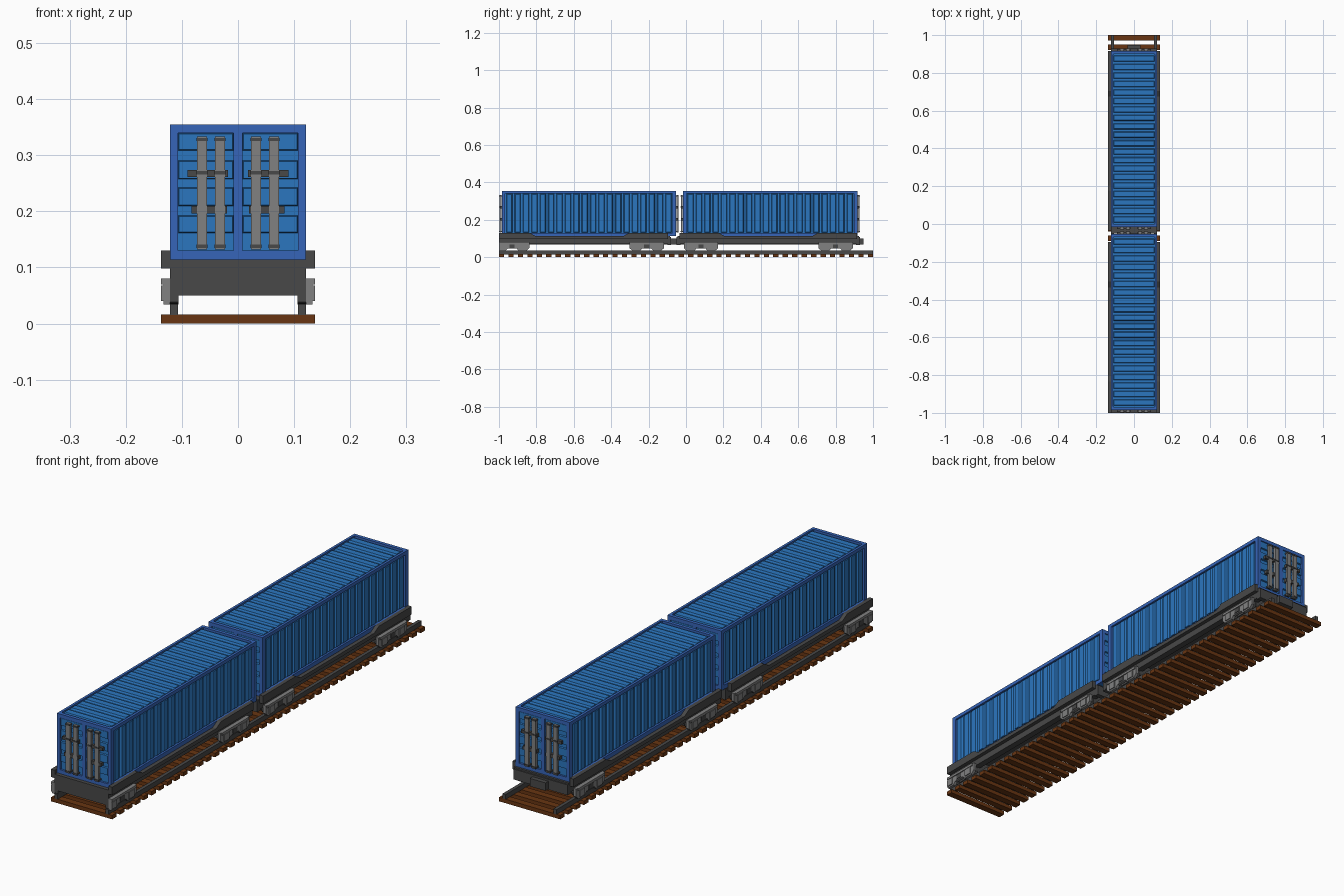
import bpy, bmesh, math
from mathutils import Matrix, Vector

if "Cube" in bpy.data.objects:
    bpy.data.objects.remove(bpy.data.objects["Cube"])


def material(name, rgb):
    m = bpy.data.materials.new(name)
    m.use_nodes = True
    m.diffuse_color = (*rgb, 1)
    m.node_tree.nodes["Principled BSDF"].inputs["Base Color"].default_value = (*rgb, 1)
    return m


FRAME = material("frame blue", (0.037, 0.130, 0.485))
PANEL = material("panel blue", (0.024, 0.180, 0.520))
DARK = material("dark grey", (0.065, 0.065, 0.065))
STEEL = material("steel grey", (0.220, 0.220, 0.220))
WOOD = material("brown wood", (0.140, 0.036, 0.006))
FRONT = -1.0  # everything stops flush at this plane


def box(bm, x0, x1, y0, y1, z0, z1, face=None, taper=0.004):
    """Axis-aligned box; face=(axis, sign) shrinks that side to a bevelled rib."""
    lo, hi = Vector((x0, y0, z0)), Vector((x1, y1, z1))
    mid, size = (lo + hi) / 2, hi - lo
    verts = bmesh.ops.create_cube(bm, size=1)["verts"]
    for v in verts:
        c = v.co.copy()
        v.co = Vector(mid[i] + c[i] * size[i] for i in range(3))
        if face and c[face[0]] * face[1] > 0:
            for i in range(3):
                if i != face[0]:
                    v.co[i] -= math.copysign(taper, c[i])


def prism(bm, x0, x1, outline):
    """Extrude a (y, z) outline along x."""
    f = bm.faces.new([bm.verts.new((x0, y, z)) for y, z in outline])
    ext = bmesh.ops.extrude_face_region(bm, geom=[f])["geom"]
    bmesh.ops.translate(bm, vec=(x1 - x0, 0, 0),
                        verts=[v for v in ext if isinstance(v, bmesh.types.BMVert)])


def cylinder(bm, x0, x1, y, z, r, n=16):
    mat = Matrix.Translation(((x0 + x1) / 2, y, z)) @ Matrix.Rotation(math.pi / 2, 4, 'Y')
    bmesh.ops.create_cone(bm, cap_ends=True, segments=n, radius1=r, radius2=r,
                          depth=abs(x1 - x0), matrix=mat)


def finish(bm, name, mat):
    if min(v.co.y for v in bm.verts) < FRONT:
        bmesh.ops.bisect_plane(bm, geom=bm.verts[:] + bm.edges[:] + bm.faces[:],
                               plane_co=(0, FRONT, 0), plane_no=(0, -1, 0), clear_outer=True)
        bmesh.ops.holes_fill(bm, edges=[e for e in bm.edges if e.is_boundary])
    bmesh.ops.recalc_face_normals(bm, faces=bm.faces)
    me = bpy.data.meshes.new(name)
    bm.to_mesh(me)
    bm.free()
    me.materials.append(mat)
    ob = bpy.data.objects.new(name, me)
    bpy.context.collection.objects.link(ob)
    return ob


def sided(bm, s, a, b, *rest, **kw):
    """Box whose x range a..b is placed on side s."""
    box(bm, *sorted((s * a, s * b)), *rest, **kw)


def container(tag, y0, y1):
    zb, zt, w = 0.113, 0.355, 0.121
    # frame: posts, rails and end beams
    bm = bmesh.new()
    for s in (-1, 1):
        for ya, yb in ((y0, y0 + 0.018), (y1 - 0.018, y1)):
            sided(bm, s, 0.107, w, ya, yb, zb, zt)
        for za, zc in ((zb, 0.130), (0.341, zt)):
            sided(bm, s, 0.111, w, y0, y1, za, zc)
    for ya, yb in ((y0, y0 + 0.014), (y1 - 0.014, y1)):
        box(bm, -0.107, 0.107, ya, yb, zb, 0.130)
        box(bm, -0.107, 0.107, ya, yb, 0.340, zt)
        box(bm, -0.008, 0.008, ya, yb, 0.130, 0.340)
    finish(bm, tag + "_container_frame", FRAME)

    # recessed walls with ribs on sides, roof and doors
    bm = bmesh.new()
    box(bm, -0.112, 0.112, y0 + 0.008, y1 - 0.008, zb + 0.002, 0.346)
    n = 20
    pitch = (y1 - y0 - 0.036) / n
    for i in range(n):
        yc = y0 + 0.018 + (i + 0.5) * pitch
        ya, yb = yc - 0.37 * pitch, yc + 0.37 * pitch
        for s in (-1, 1):
            sided(bm, s, 0.111, 0.1195, ya, yb, 0.131, 0.340, face=(0, s))
        box(bm, -0.110, 0.110, ya, yb, 0.345, 0.3535, face=(2, 1))
    for s in (-1, 1):
        for za, zc in ((0.308, 0.340), (0.257, 0.291), (0.209, 0.243), (0.161, 0.193)):
            sided(bm, s, 0.008, 0.107, y0 + 0.002, y0 + 0.009, za, zc, face=(1, -1), taper=0.002)
            sided(bm, s, 0.008, 0.107, y1 - 0.009, y1 - 0.002, za, zc, face=(1, 1), taper=0.002)
    finish(bm, tag + "_container_walls", PANEL)

    # door locking bars, handles and brackets at both ends
    bars, locks = bmesh.new(), bmesh.new()
    for ye, d in ((y0, -1), (y1, 1)):
        def span(a, b):
            return sorted((ye + d * a, ye + d * b))
        for s in (-1, 1):
            for xc in (0.032, 0.064):
                sided(bars, s, xc - 0.009, xc + 0.009, *span(0.002, 0.012), 0.132, 0.333)
                for zc in (0.138, 0.328):
                    sided(locks, s, xc - 0.010, xc + 0.010, *span(-0.006, 0.014), zc - 0.003, zc + 0.003)
            sided(locks, s, 0.018, 0.090, *span(-0.006, 0.010), 0.261, 0.274)
            sided(locks, s, 0.020, 0.083, *span(-0.006, 0.010), 0.196, 0.210)
            for xc in (0.032, 0.064):
                sided(locks, s, xc - 0.010, xc + 0.010, *span(0.009, 0.014), 0.266, 0.272)
    finish(bars, tag + "_locking_bars", STEEL)
    finish(locks, tag + "_lock_handles", DARK)


def wagon(tag, yc):
    # side ledges, raised above the bogies with sloped ends
    bm = bmesh.new()
    half = [(0.475, 0.098), (0.475, 0.130), (0.265, 0.130), (0.235, 0.113)]
    outline = [(yc + y, z) for y, z in half] + [(yc - y, z) for y, z in reversed(half)]
    for s in (-1, 1):
        prism(bm, s * 0.120, s * 0.137, outline)
    # deck and side sills
    box(bm, -0.121, 0.121, yc - 0.485, yc + 0.485, 0.100, 0.114)
    for s in (-1, 1):
        sided(bm, s, 0.095, 0.121, yc - 0.485, yc + 0.485, 0.072, 0.101)
    box(bm, -0.025, 0.025, yc - 0.485, yc + 0.485, 0.068, 0.101)
    # end beams, couplers and cross members above the bogies
    for d in (-1, 1):
        ya, yb = sorted((yc + d * 0.470, yc + d * 0.490))
        box(bm, -0.121, 0.121, ya, yb, 0.066, 0.108)
        ya, yb = sorted((yc + d * 0.485, yc + d * 0.508))
        box(bm, -0.035, 0.035, ya, yb, 0.068, 0.100)
        box(bm, -0.107, 0.107, yc + d * 0.36 - 0.085, yc + d * 0.36 + 0.085, 0.051, 0.101)
    finish(bm, tag + "_chassis", DARK)

    # bogies
    frames, wheels = bmesh.new(), bmesh.new()
    shape = [(0.025, 0.046), (0.035, 0.034), (0.075, 0.034), (0.092, 0.048), (0.092, 0.080)]
    for d in (-1, 1):
        yb = yc + d * 0.36
        outline = [(yb + y, z) for y, z in shape] + [(yb - y, z) for y, z in reversed(shape)]
        for s in (-1, 1):
            prism(frames, s * 0.121, s * 0.133, outline)
            for e in (-1, 1):
                sided(frames, s, 0.130, 0.137, yb + e * 0.056 - 0.016, yb + e * 0.056 + 0.016,
                      0.040, 0.068)
                cylinder(wheels, s * 0.106, s * 0.121, yb + e * 0.056, 0.062, 0.028)
            sided(frames, s, 0.130, 0.137, yb - 0.085, yb + 0.085, 0.070, 0.080)
            sided(wheels, s, 0.120, 0.1355, yb - 0.014, yb + 0.014, 0.050, 0.068)
        for e in (-1, 1):
            cylinder(wheels, -0.107, 0.107, yb + e * 0.056, 0.062, 0.009, 8)
    finish(frames, tag + "_bogie_frames", STEEL)
    finish(wheels, tag + "_wheels", DARK)


container("front", -0.985, -0.053)
container("rear", -0.016, 0.916)
wagon("front", -0.570)
wagon("rear", 0.440)

# closed front face of the leading wagon
bm = bmesh.new()
box(bm, -0.121, 0.121, -1.0, -0.985, 0.050, 0.113)
finish(bm, "front_plate", DARK)

# track
bm = bmesh.new()
for s in (-1, 1):
    sided(bm, s, 0.107, 0.121, -1.0, 1.0, 0.015, 0.035)
finish(bm, "rails", DARK)
bm = bmesh.new()
count, width = 40, 0.028
for i in range(count):
    y = -1.0 + i * (2.0 - width) / (count - 1)
    box(bm, -0.137, 0.137, y, y + width, 0.0, 0.016)
finish(bm, "sleepers", WOOD)
